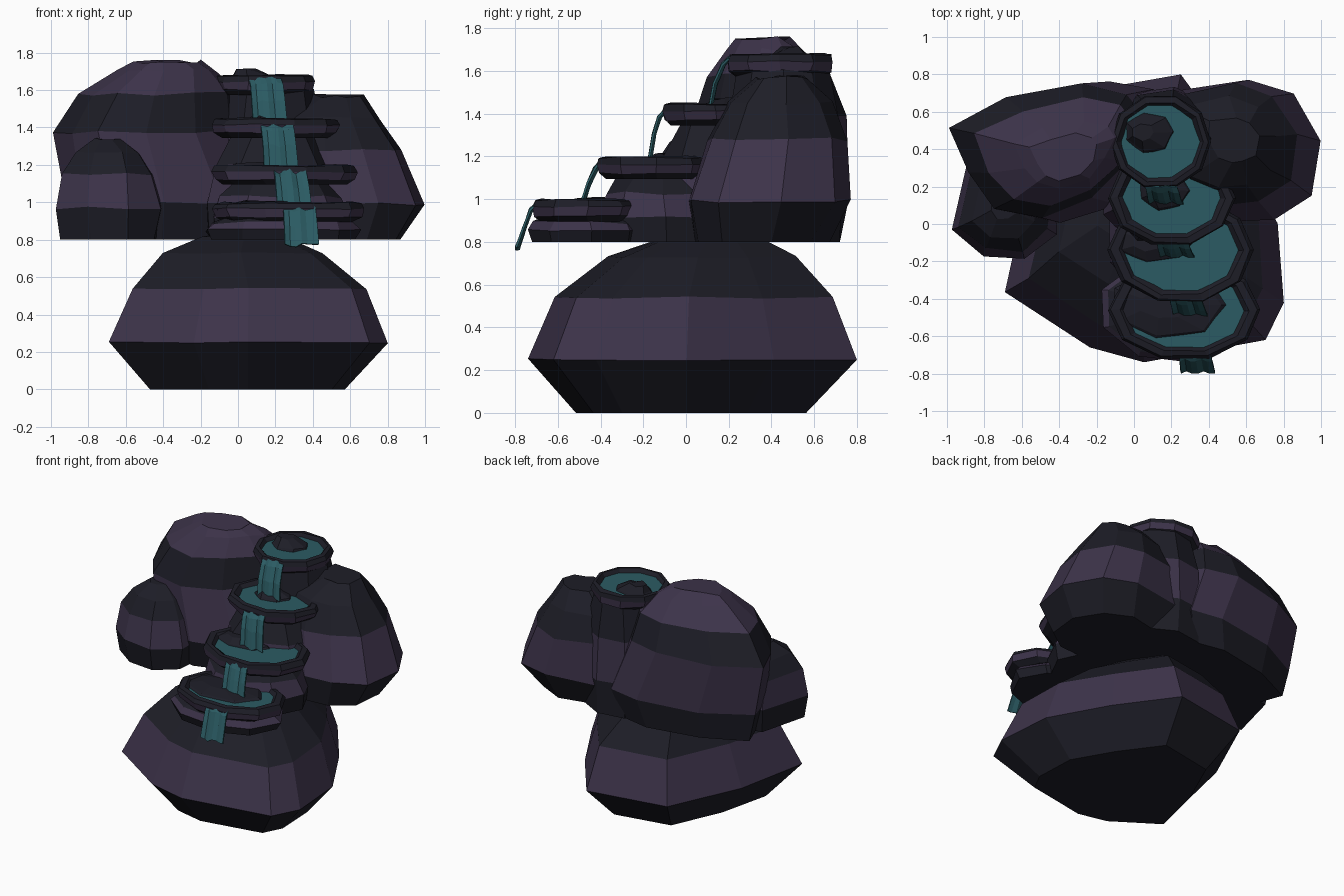
import bpy, bmesh, math, random

random.seed(4)
cube = bpy.data.objects.get("Cube")
if cube:
    bpy.data.objects.remove(cube, do_unlink=True)


def material(name, rgb):
    m = bpy.data.materials.new(name)
    m.use_nodes = True
    color = (*rgb, 1)
    m.diffuse_color = color
    shader = next(n for n in m.node_tree.nodes if n.type == "BSDF_PRINCIPLED")
    shader.inputs["Base Color"].default_value = color
    shader.inputs["Roughness"].default_value = 0.9
    return m


MATERIALS = [material("dark slate", (.0125, .0125, .02)),
             material("dusky purple", (.046, .033, .068)),
             material("teal water", (.024, .105, .125))]
SLATE, PURPLE, WATER = range(3)


def finish(name, bm):
    bmesh.ops.recalc_face_normals(bm, faces=bm.faces)
    mesh = bpy.data.meshes.new(name)
    bm.to_mesh(mesh)
    bm.free()
    for m in MATERIALS:
        mesh.materials.append(m)
    obj = bpy.data.objects.new(name, mesh)
    bpy.context.scene.collection.objects.link(obj)
    return obj


def loft(name, loops, bands, jitter=0.0):
    """Bridge closed loops bottom to top, one colour per band, and cap the ends."""
    bm = bmesh.new()
    rings = []
    for i, loop in enumerate(loops):
        lift = 0 if i == 0 else jitter
        rings.append([bm.verts.new((x + random.uniform(-jitter, jitter),
                                    y + random.uniform(-jitter, jitter),
                                    z + random.uniform(-lift, lift)))
                      for x, y, z in loop])
    for low, high, band in zip(rings, rings[1:], bands):
        for i in range(len(low)):
            j = (i + 1) % len(low)
            bm.faces.new((low[i], low[j], high[j], high[i])).material_index = band
    bm.faces.new(rings[0]).material_index = bands[0]
    bm.faces.new(rings[-1]).material_index = bands[-1]
    return finish(name, bm)


def oval(cx, cy, rx, ry, sides=10):
    turn = 2 * math.pi / sides
    return [(cx + rx * math.cos(i * turn), cy + ry * math.sin(i * turn))
            for i in range(sides)]


def rock(name, center, outline, rings, bands, jitter=.01):
    """Boulder: an outline scaled and shifted at each (z, scale, dx, dy)."""
    cx, cy = center
    loops = [[(cx + dx + (x - cx) * s, cy + dy + (y - cy) * s, z)
              for x, y in outline] for z, s, dx, dy in rings]
    return loft(name, loops, bands, jitter)


# Large foundation boulder
rock("base_rock", (.05, 0),
     [(-.69, -.36), (-.24, -.66), (.05, -.74), (.7, -.62), (.8, -.42),
      (.77, 0), (.54, .41), (.25, .8), (-.34, .7), (-.57, .17)],
     [(0, .7, 0, 0), (.25, 1, 0, 0), (.54, .84, .01, .01),
      (.73, .57, -.03, .06), (.82, .3, -.02, .1)],
     [SLATE, PURPLE, SLATE, SLATE], .005)

# Tall boulder, on the right-hand side of the model
rock("tall_rock", (-.45, .38),
     [(-.99, .52), (-.65, .68), (-.2, .77), (.05, .71), (.16, .58), (.06, .32),
      (-.15, .1), (-.45, .0), (-.72, .05), (-.88, .25)],
     [(.8, .86, .05, 0), (1, 1, .06, 0), (1.38, .92, -.05, .01),
      (1.58, .74, 0, 0), (1.7, .48, .06, -.01), (1.75, .32, .06, -.02)],
     [SLATE, PURPLE, SLATE, PURPLE, PURPLE], .013)

# Boulder on the left-hand side of the model
rock("side_rock", (.6, .4),
     [(.62, .78), (.2, .7), (.15, .4), (.3, .1), (.53, .01),
      (.75, .03), (.95, .16), (.99, .45), (.85, .69)],
     [(.8, .8, -.04, -.04), (.99, 1, 0, 0), (1.28, .86, -.07, .03),
      (1.45, .64, -.1, .04), (1.57, .32, -.06, .05)],
     [SLATE, PURPLE, SLATE, SLATE])

# Small boulder in front of the tall one
rock("small_rock", (-.7, .1),
     [(-.97, -.03), (-.8, -.17), (-.58, -.19), (-.42, -.05),
      (-.4, .2), (-.6, .4), (-.88, .37)],
     [(.8, .9, 0, 0), (.97, 1, 0, 0), (1.15, .87, 0, 0),
      (1.26, .62, 0, 0), (1.34, .25, 0, 0)],
     [SLATE, PURPLE, SLATE, SLATE], .008)

# Stepped rocks that carry the basins
supports = [
    ((.17, .45), (.3, .28), [(.8, 1), (1.05, 1.05), (1.35, .95), (1.6, .78)]),
    ((.18, .16), (.36, .32), [(.8, 1), (1, 1), (1.2, .86), (1.36, .6)]),
    ((.22, -.1), (.38, .32), [(.8, .95), (.92, 1), (1.03, .87), (1.12, .65)]),
    ((.23, -.45), (.42, .29), [(.8, .93), (.85, 1), (.89, .92), (.93, .7)]),
]
for n, (center, radii, steps) in enumerate(supports, 1):
    rock(f"support_rock_{n}", center, oval(*center, *radii, 9),
         [(z, s, 0, 0) for z, s in steps], [SLATE, PURPLE, SLATE])

# Basins with bevelled rims: (centre, radii, rim top, island centre, radii and rise)
basins = [
    ((.14, .44), (.27, .26), 1.68, (.08, .49), (.15, .12), .03),
    ((.2, .14), (.34, .26), 1.45, (.16, .18), (.15, .12), .02),
    ((.25, -.14), (.39, .29), 1.2, (.11, -.09), (.23, .13), .01),
    ((.27, -.46), (.41, .27), 1.0, (.19, -.43), (.33, .2), .005),
]
RIM = [(.84, -.105), (.96, -.08), (1, -.035), (.96, -.005), (.85, 0), (.74, -.04)]
for n, (center, radii, top, island, spread, rise) in enumerate(basins, 1):
    cx, cy = center
    loops = [[(x, y, top + dz) for x, y in oval(cx, cy, radii[0] * s, radii[1] * s)]
             for s, dz in RIM]
    loft(f"basin_{n}", loops, [SLATE, PURPLE, SLATE, SLATE, SLATE], .006)
    pool = oval(cx, cy, radii[0] * .79, radii[1] * .79)
    loft(f"pool_{n}", [[(x, y, top + dz) for x, y in pool] for dz in (-.045, -.025)],
         [WATER])
    rock(f"island_{n}", island, oval(*island, *spread, 7),
         [(top - .04, 1, 0, 0), (top - .012, .85, 0, 0), (top + rise, .4, -.03, 0)],
         [SLATE, SLATE], .007)

# Pleated sheets of falling water: (left edge, width, sideways drift, path of y and z)
falls = [
    (.06, .17, .02, [(.2, 1.66), (.17, 1.63), (.13, 1.54), (.11, 1.43)]),
    (.12, .17, .02, [(-.09, 1.43), (-.13, 1.38), (-.155, 1.3), (-.175, 1.18)]),
    (.19, .17, .02, [(-.4, 1.18), (-.43, 1.14), (-.46, 1.07), (-.49, .98)]),
    (.24, .17, .01, [(-.69, .985), (-.73, .95), (-.76, .87), (-.795, .77)]),
]
PLEATS = 6
for n, (left, width, drift, path) in enumerate(falls, 1):
    bm = bmesh.new()
    rows = []
    for k, (y, z) in enumerate(path):
        t = k / (len(path) - 1)
        rows.append([bm.verts.new((left + drift * t + width * (1 + .08 * t) * i / PLEATS,
                                   y + (.012 if i % 3 == 1 else 0),
                                   z + random.uniform(-.01, .01)))
                     for i in range(PLEATS + 1)])
    for low, high in zip(rows, rows[1:]):
        for i in range(PLEATS):
            face = bm.faces.new((low[i], low[i + 1], high[i + 1], high[i]))
            face.material_index = WATER
    sheet = finish(f"waterfall_{n}", bm)
    solid = sheet.modifiers.new("thickness", "SOLIDIFY")
    solid.thickness = .01
    solid.offset = 0
